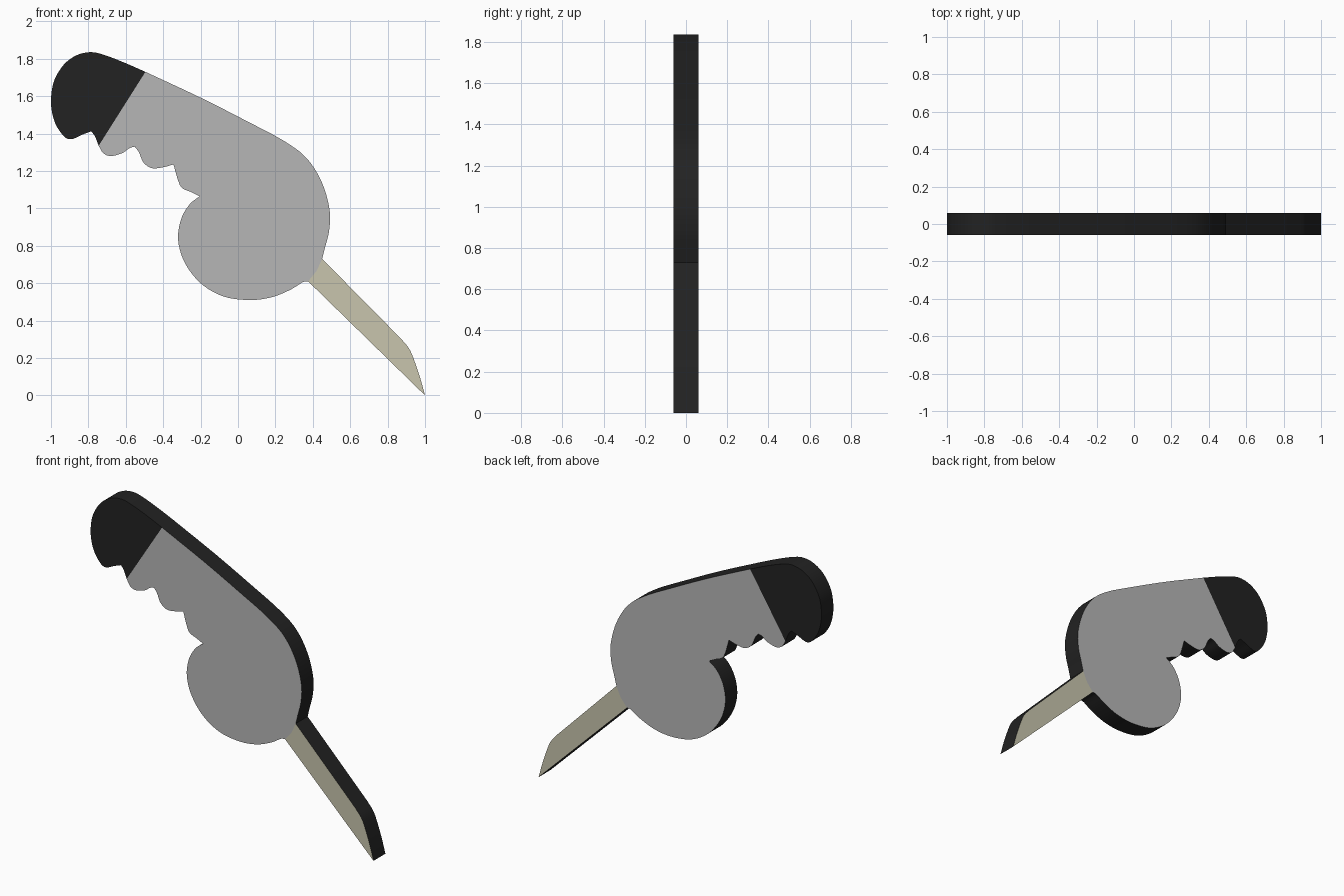
import bpy
import bmesh
from mathutils import Vector

if "Cube" in bpy.data.objects:
    bpy.data.objects.remove(bpy.data.objects["Cube"])

HALF = 0.06  # half thickness of the flat model


def material(name, rgb):
    m = bpy.data.materials.new(name)
    m.diffuse_color = (*rgb, 1)
    m.use_nodes = True
    m.node_tree.nodes["Principled BSDF"].inputs["Base Color"].default_value = m.diffuse_color
    return m


BLACK = material("black", (0.016, 0.016, 0.016))
GREY = material("light grey", (0.47, 0.47, 0.47))
CREAM = material("cream", (0.58, 0.56, 0.42))


def curve(points, steps=5):
    """Smooth curve through the points, without the last point."""
    p = [Vector(q) for q in points]
    p = [2 * p[0] - p[1]] + p + [2 * p[-1] - p[-2]]
    out = []
    for a, b, c, d in zip(p, p[1:], p[2:], p[3:]):
        for i in range(steps):
            t = i / steps
            out.append(0.5 * (2 * b + (c - a) * t + (2 * a - 5 * b + 4 * c - d) * t * t
                              + (3 * b - a - 3 * c + d) * t ** 3))
    return out


def plate(name, runs, face_mat):
    """Extrude an outline made of (points, kind) runs; seams get no rim wall."""
    outline, walled = [], []
    for pts, kind in runs:
        seg = curve(pts) if kind == "curve" else [Vector(q) for q in pts[:-1]]
        outline += seg
        walled += [kind != "seam"] * len(seg)
    bm = bmesh.new()
    front = [bm.verts.new((v.x, -HALF, v.y)) for v in outline]
    back = [bm.verts.new((v.x, HALF, v.y)) for v in outline]
    # outlines run clockwise seen from the front
    bm.faces.new(front[::-1])
    bm.faces.new(back)
    n = len(outline)
    for i in range(n):
        if walled[i]:
            j = (i + 1) % n
            bm.faces.new((front[i], front[j], back[j], back[i]))
    # flat sides take the face colour, the rim is black
    bm.normal_update()
    for f in bm.faces:
        f.material_index = 0 if abs(f.normal.y) > 0.5 else 1
    me = bpy.data.meshes.new(name)
    bm.to_mesh(me)
    bm.free()
    me.materials.append(face_mat)
    me.materials.append(BLACK)
    ob = bpy.data.objects.new(name, me)
    bpy.context.collection.objects.link(ob)
    bpy.context.view_layer.objects.active = ob
    ob.select_set(True)
    bpy.ops.object.shade_smooth_by_angle(angle=0.6)
    ob.select_set(False)


# shared seams
tip_seam = [(-0.745, 1.335), (-0.495, 1.73)]
blade_seam = [(0.45, 0.73), (0.42, 0.665), (0.375, 0.61)]

# Handle body with finger grips and round lobe
plate("handle_body", [
    ([(-0.495, 1.73), (-0.2, 1.592), (0.05, 1.465), (0.25, 1.358), (0.37, 1.265),
      (0.45, 1.135), (0.49, 0.99), (0.487, 0.88), (0.465, 0.79), (0.45, 0.73)], "curve"),
    (blade_seam, "seam"),
    ([(0.375, 0.61), (0.345, 0.605), (0.28, 0.565), (0.18, 0.525), (0.06, 0.51),
      (-0.08, 0.53), (-0.2, 0.6), (-0.285, 0.71), (-0.32, 0.83), (-0.305, 0.94),
      (-0.26, 1.02), (-0.205, 1.065)], "curve"),
    ([(-0.205, 1.065), (-0.25, 1.087), (-0.3, 1.11), (-0.322, 1.155), (-0.345, 1.235)], "curve"),
    ([(-0.345, 1.235), (-0.4, 1.22), (-0.46, 1.215), (-0.505, 1.245), (-0.53, 1.3),
      (-0.552, 1.33)], "curve"),
    ([(-0.552, 1.33), (-0.58, 1.322), (-0.62, 1.295), (-0.68, 1.28), (-0.72, 1.295),
      (-0.745, 1.335)], "curve"),
    (tip_seam, "seam"),
], GREY)

# Black handle end
plate("handle_end", [
    ([(-0.745, 1.335), (-0.765, 1.385), (-0.785, 1.412)], "curve"),
    ([(-0.785, 1.412), (-0.83, 1.395), (-0.89, 1.37), (-0.93, 1.385), (-0.975, 1.45),
      (-0.997, 1.53), (-0.998, 1.61), (-0.98, 1.69), (-0.93, 1.77), (-0.86, 1.82),
      (-0.78, 1.835), (-0.7, 1.815), (-0.6, 1.776), (-0.495, 1.73)], "curve"),
    (tip_seam[::-1], "seam"),
], BLACK)

# Blade
plate("blade", [
    ([(0.45, 0.73), (0.87, 0.305)], "line"),
    ([(0.87, 0.305), (0.915, 0.25), (0.945, 0.18), (0.975, 0.09), (1.0, 0.0)], "curve"),
    ([(1.0, 0.0), (0.375, 0.61)], "line"),
    (blade_seam[::-1], "seam"),
], CREAM)
